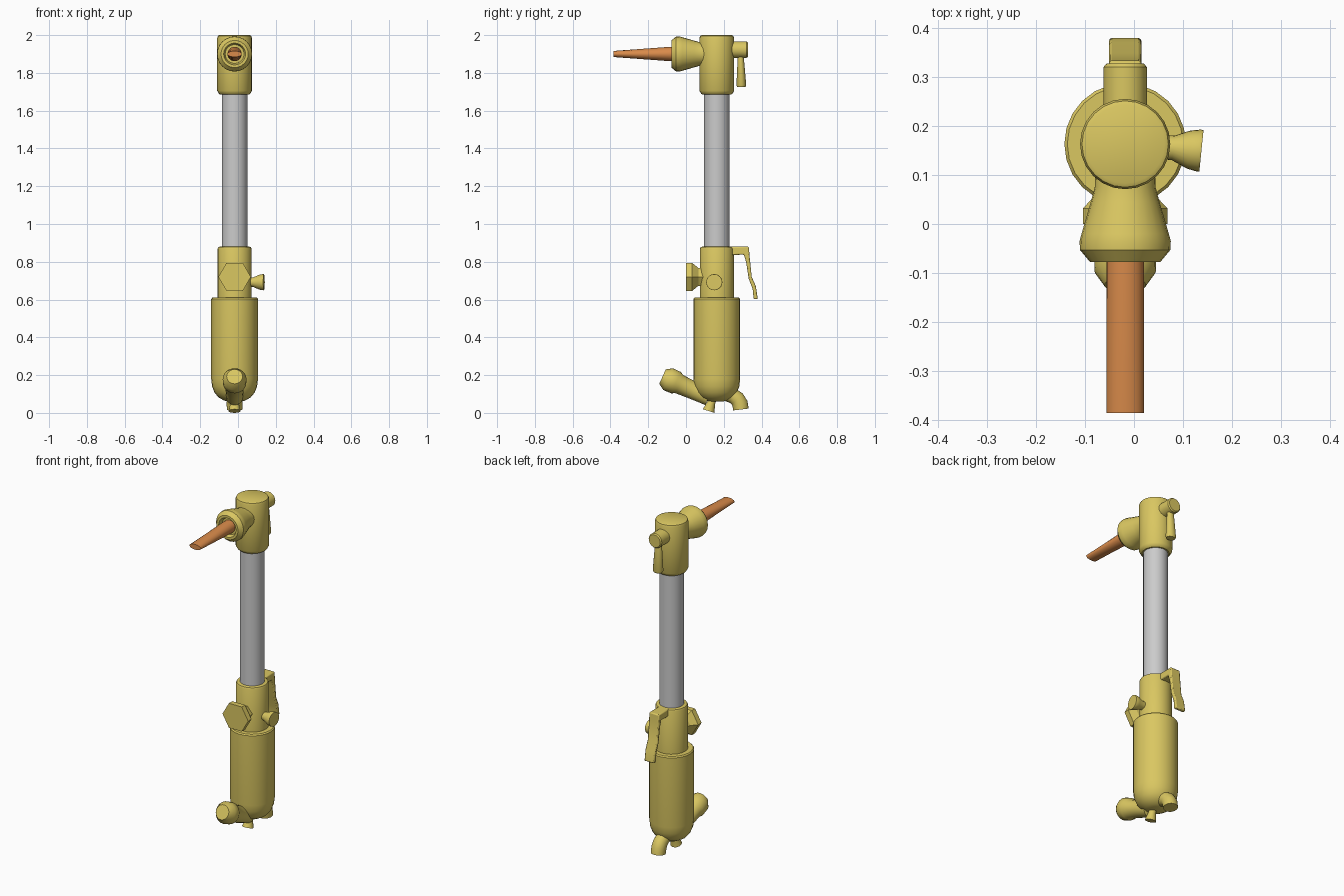
import bpy, bmesh, math
from mathutils import Vector

if "Cube" in bpy.data.objects:
    bpy.data.objects.remove(bpy.data.objects["Cube"])

CX, CY = -0.018, 0.163          # axis of the handle


def material(name, rgb):
    m = bpy.data.materials.new(name)
    m.diffuse_color = (*rgb, 1)
    m.use_nodes = True
    m.node_tree.nodes["Principled BSDF"].inputs["Base Color"].default_value = m.diffuse_color
    return m


BRASS = material("brass", (0.70, 0.57, 0.12))
COPPER = material("copper", (0.70, 0.26, 0.07))


def finish(name, bm, mat, angle=35):
    bmesh.ops.recalc_face_normals(bm, faces=bm.faces)
    me = bpy.data.meshes.new(name)
    bm.to_mesh(me)
    bm.free()
    ob = bpy.data.objects.new(name, me)
    bpy.context.collection.objects.link(ob)
    if mat:
        me.materials.append(mat)
    bpy.ops.object.select_all(action='DESELECT')
    ob.select_set(True)
    bpy.context.view_layer.objects.active = ob
    bpy.ops.object.shade_smooth_by_angle(angle=math.radians(angle))
    return ob


def loft(name, sections, mat, segs=24, angle=35):
    """Skin elliptical sections (centre, direction, side radius, other radius)."""
    bm = bmesh.new()
    rings = []
    for c, d, ru, rv in sections:
        d = Vector(d).normalized()
        u = Vector((1, 0, 0)) if abs(d.x) < 0.5 else d.cross(Vector((0, 0, 1))).normalized()
        v = d.cross(u)
        rings.append([bm.verts.new(Vector(c) + u * ru * math.cos(a) + v * rv * math.sin(a))
                      for a in (2 * math.pi * i / segs for i in range(segs))])
    for a, b in zip(rings, rings[1:]):
        for i in range(segs):
            j = (i + 1) % segs
            bm.faces.new((a[i], a[j], b[j], b[i]))
    bm.faces.new(rings[0])
    bm.faces.new(rings[-1])
    return finish(name, bm, mat, angle)


def lathe(name, origin, direction, profile, mat, segs=24, angle=35):
    """Profile entries are (distance, radius) or (distance, radius, other radius)."""
    o, d = Vector(origin), Vector(direction).normalized()
    return loft(name, [(o + d * p[0], d, p[1], p[-1]) for p in profile], mat, segs, angle)


def side_prism(name, outline, half, mat, bevel):
    """Extrude a (y, z) outline across x."""
    bm = bmesh.new()
    f = bm.faces.new([bm.verts.new((CX - half, y, z)) for y, z in outline])
    ext = bmesh.ops.extrude_face_region(bm, geom=[f])
    vs = [g for g in ext['geom'] if isinstance(g, bmesh.types.BMVert)]
    bmesh.ops.translate(bm, verts=vs, vec=(2 * half, 0, 0))
    ob = finish(name, bm, mat)
    mod = ob.modifiers.new("soft_edges", 'BEVEL')
    mod.width, mod.segments = bevel, 2
    return ob


UP, FRONT, BACK = (0, 0, 1), (0, -1, 0), (0, 1, 0)
base = (CX, CY, 0)

# Main column: handle body, valve collar, tube and head
lathe("handle_body", base, UP,
      [(0.060, 0.03), (0.065, 0.055), (0.082, 0.085), (0.107, 0.106), (0.14, 0.119),
       (0.18, 0.124), (0.603, 0.124), (0.61, 0.118)], BRASS)
lathe("valve_collar", base, UP,
      [(0.60, 0.09), (0.868, 0.09), (0.877, 0.086), (0.88, 0.078)], BRASS)
lathe("tube", base, UP, [(0.87, 0.068), (1.70, 0.068)], None, 32)
lathe("head", base, UP,
      [(1.685, 0.076), (1.69, 0.083), (1.705, 0.092), (1.985, 0.092),
       (1.996, 0.088), (2.0, 0.08)], BRASS)

# Nozzle nut with recessed mouth, and the flattened tip
lathe("nozzle_nut", (CX, 0.13, 1.90), FRONT,
      [(0, 0.06), (0.04, 0.062), (0.06, 0.062), (0.085, 0.07), (0.15, 0.09), (0.185, 0.093),
       (0.205, 0.066 + 0.006), (0.207, 0.058), (0.19, 0.045)], BRASS)
bpy.data.objects.remove(bpy.data.objects["nozzle_nut"])
lathe("nozzle_nut", (CX, 0.13, 1.90), FRONT,
      [(0, 0.06), (0.055, 0.062), (0.085, 0.07), (0.15, 0.089), (0.165, 0.093), (0.183, 0.092),
       (0.207, 0.072), (0.207, 0.058), (0.185, 0.05)], BRASS)
lathe("copper_tip", (CX, 0, 1.90), FRONT,
      [(-0.06, 0.038), (0.085, 0.038), (0.385, 0.038, 0.016)], COPPER)

# Rear boss on the head with its hanging lever
lathe("head_boss", (CX, 0.20, 1.923), BACK,
      [(0, 0.044), (0.12, 0.044), (0.127, 0.038)], BRASS)
loft("head_lever", [((CX, 0.29, 1.90), UP, 0.020, 0.015),
                    ((CX, 0.29, 1.87), UP, 0.022, 0.017),
                    ((CX, 0.293, 1.735), UP, 0.031, 0.026),
                    ((CX, 0.293, 1.725), UP, 0.027, 0.022)], BRASS, 16)

# Bent trigger lever on the collar
side_prism("trigger_lever",
           [(0.22, 0.88), (0.333, 0.88), (0.336, 0.835), (0.348, 0.72), (0.370, 0.67),
            (0.380, 0.602), (0.358, 0.602), (0.353, 0.655), (0.332, 0.71), (0.318, 0.80),
            (0.306, 0.838), (0.22, 0.835)], 0.033, BRASS, 0.006)

# Hexagonal knob at the front and round knob at the right
lathe("hex_knob", (CX, 0.12, 0.72), FRONT,
      [(0, 0.05), (0.055, 0.055), (0.088, 0.086), (0.12, 0.086)], BRASS, 6, 20)
lathe("side_knob", (0.03, 0.16, 0.692), (0.995, -0.1, 0),
      [(0, 0.025), (0.05, 0.025), (0.082, 0.039), (0.103, 0.043), (0.108, 0.042)], BRASS)

# Front hose fitting with flared end
lathe("front_fitting", (CX, 0.12, 0.082), (0, -0.91, 0.41),
      [(0, 0.044), (0.08, 0.047), (0.17, 0.052), (0.19, 0.062), (0.235, 0.063),
       (0.268, 0.042)], BRASS)

# Rear elbow and small bottom outlet
loft("rear_elbow", [((CX, 0.20, 0.105), (0, 1, -0.2), 0.038, 0.038),
                    ((CX, 0.245, 0.092), (0, 1, -0.4), 0.040, 0.040),
                    ((CX, 0.272, 0.073), (0, 1, -1), 0.041, 0.041),
                    ((CX, 0.286, 0.048), (0, 0.4, -1), 0.042, 0.042),
                    ((CX, 0.291, 0.018), (0, 0.12, -1), 0.041, 0.041)], BRASS)
lathe("bottom_outlet", (CX, 0.145, 0.09), (0, -0.3, -0.95),
      [(0, 0.02), (0.04, 0.022), (0.084, 0.032)], BRASS, 16)
